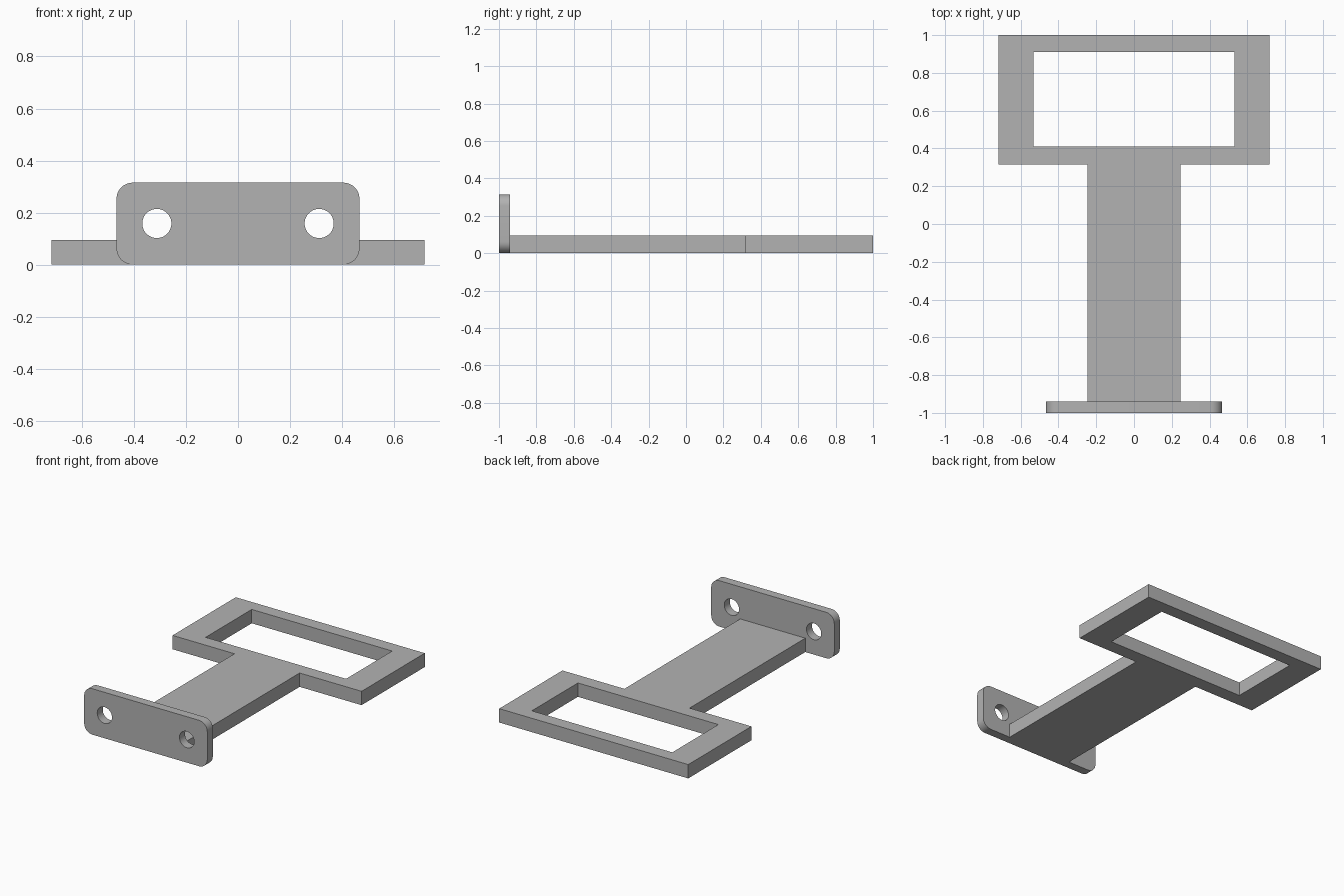
import bpy, bmesh, math
from mathutils import Matrix

old = bpy.data.objects.get("Cube")
if old:
    bpy.data.objects.remove(old, do_unlink=True)

GREY = (0.45, 0.45, 0.45, 1)
grey = bpy.data.materials.new("plain_grey")
grey.use_nodes = True
grey.diffuse_color = GREY
grey.node_tree.nodes["Principled BSDF"].inputs["Base Color"].default_value = GREY


def make_object(name, bm):
    bmesh.ops.recalc_face_normals(bm, faces=bm.faces)
    mesh = bpy.data.meshes.new(name)
    bm.to_mesh(mesh)
    bm.free()
    mesh.materials.append(grey)
    obj = bpy.data.objects.new(name, mesh)
    bpy.context.collection.objects.link(obj)
    return obj


def box(name, low, high, round_y_edges=0):
    """Box between two corners, optionally rounding the edges along y."""
    bm = bmesh.new()
    bmesh.ops.create_cube(bm, size=1)
    for v in bm.verts:
        v.co = [a + (c + 0.5) * (b - a) for a, b, c in zip(low, high, v.co)]
    if round_y_edges:
        edges = [e for e in bm.edges
                 if abs(e.verts[0].co.y - e.verts[1].co.y) > 0.01]
        bmesh.ops.bevel(bm, geom=edges, offset=round_y_edges, segments=8,
                        profile=0.5, affect='EDGES')
    return make_object(name, bm)


def cylinder_y(name, x, y, z, radius, depth):
    bm = bmesh.new()
    bmesh.ops.create_cone(bm, cap_ends=True, segments=48, radius1=radius,
                          radius2=radius, depth=depth,
                          matrix=Matrix.Translation((x, y, z))
                          @ Matrix.Rotation(math.pi / 2, 4, 'X'))
    return make_object(name, bm)


def combine(target, other, operation):
    """Apply a boolean and discard the second solid."""
    mod = target.modifiers.new(operation.lower(), 'BOOLEAN')
    mod.operation, mod.solver, mod.object = operation, 'EXACT', other
    bpy.context.view_layer.objects.active = target
    bpy.ops.object.modifier_apply(modifier=mod.name)
    bpy.data.objects.remove(other, do_unlink=True)


THICK = 0.095

# Arm and frame: one T-shaped outline, mirrored in x and raised
half = [(0.247, -0.97), (0.247, 0.315), (0.717, 0.315), (0.717, 1.0)]
outline = half + [(-x, y) for x, y in reversed(half)]
bm = bmesh.new()
base = bm.faces.new([bm.verts.new((x, y, 0)) for x, y in outline])
raised = bmesh.ops.extrude_face_region(bm, geom=[base], use_keep_orig=True)
for item in raised["geom"]:
    if isinstance(item, bmesh.types.BMVert):
        item.co.z = THICK
bracket = make_object("bracket", bm)

# Rectangular opening in the frame
combine(bracket, box("opening_cutter", (-0.533, 0.41, -0.1), (0.533, 0.91, 0.2)),
        'DIFFERENCE')

# Upright mounting plate with rounded corners and two screw holes
plate = box("mounting_plate", (-0.467, -1, 0), (0.467, -0.94, 0.315), 0.062)
for side in (-1, 1):
    combine(plate, cylinder_y("hole_cutter", side * 0.312, -0.97, 0.158, 0.056, 0.2),
            'DIFFERENCE')
combine(bracket, plate, 'UNION')

# Smooth the round corners and holes, keep the flat faces crisp
bpy.ops.object.select_all(action='DESELECT')
bracket.select_set(True)
bpy.context.view_layer.objects.active = bracket
bpy.ops.object.shade_smooth_by_angle(angle=math.radians(30))
